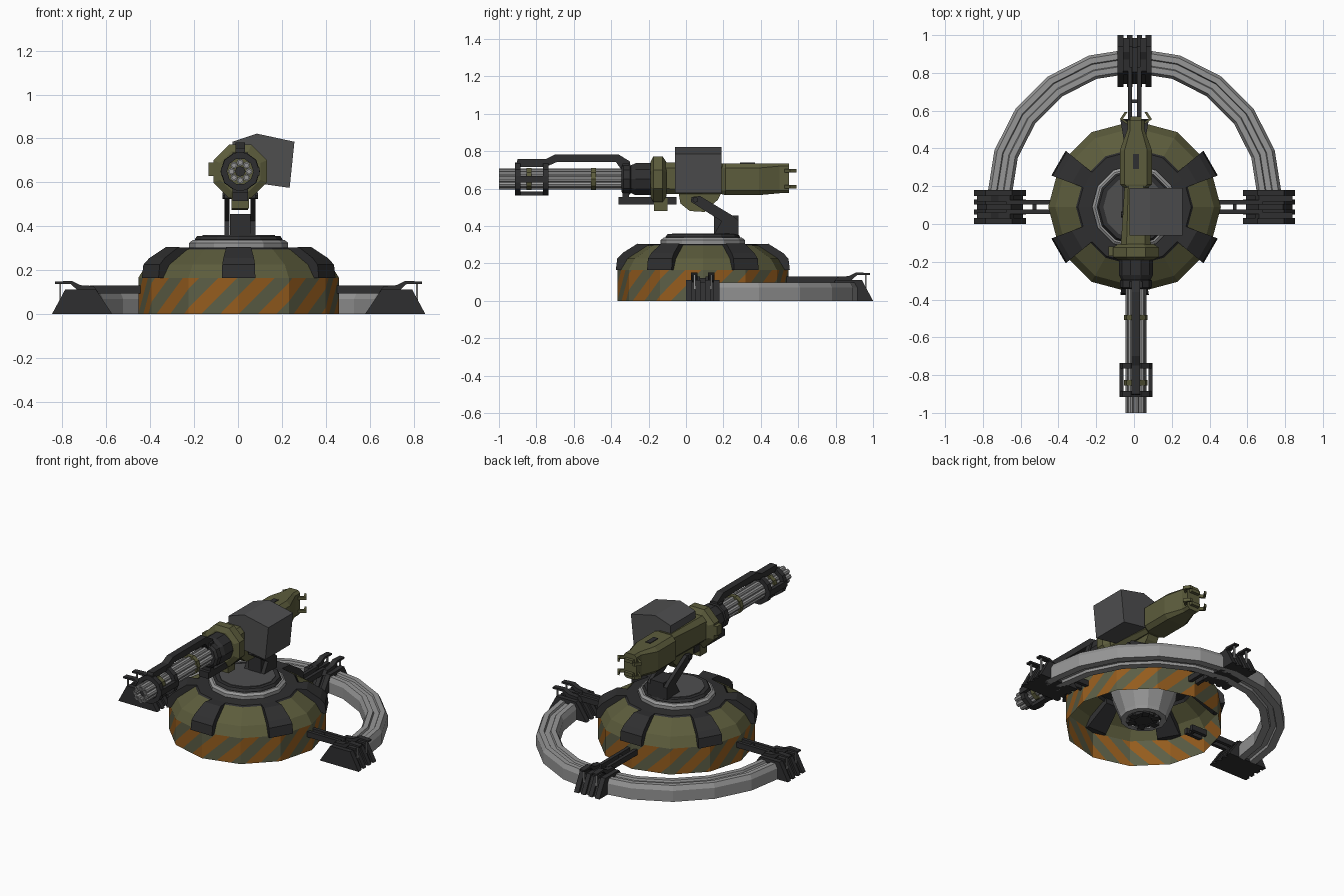
import bpy, bmesh, math
from mathutils import Matrix, Vector

if "Cube" in bpy.data.objects:
    bpy.data.objects.remove(bpy.data.objects["Cube"])

def mat(name, r, g, b):
    m = bpy.data.materials.new(name)
    lin = lambda c: (c / 255 / 12.92) if c < 11 else ((c / 255 + .055) / 1.055) ** 2.4
    m.diffuse_color = (lin(r), lin(g), lin(b), 1)
    m.use_nodes = True
    m.node_tree.nodes["Principled BSDF"].inputs["Base Color"].default_value = m.diffuse_color
    return m

OLIVE = mat("olive", 92, 92, 60)
STRIPE_BACK = mat("grey_olive", 92, 94, 70)
ORANGE = mat("orange", 148, 92, 30)
DARK = mat("dark_steel", 47, 47, 48)
GREY = mat("box_grey", 78, 78, 79)
SILVER = mat("silver", 150, 150, 150)
CX, CY = .003, .09           # base centre
GX, GZ = .01, .65            # gun axis

def finish(name, bm, mats, m=None):
    if m:
        bm.transform(m)
    bmesh.ops.recalc_face_normals(bm, faces=bm.faces)
    me = bpy.data.meshes.new(name)
    bm.to_mesh(me)
    bm.free()
    for x in mats:
        me.materials.append(x)
    o = bpy.data.objects.new(name, me)
    bpy.context.collection.objects.link(o)
    return o

def skin(name, rings, mt, m=None, caps=True, wrap=False):
    """Join a list of closed rings of points with quads."""
    bm = bmesh.new()
    vs = [[bm.verts.new(p) for p in r] for r in rings]
    n = len(vs[0])
    for i in range(len(vs) if wrap else len(vs) - 1):
        a, b = vs[i], vs[(i + 1) % len(vs)]
        for j in range(n):
            bm.faces.new((a[j], a[(j + 1) % n], b[(j + 1) % n], b[j]))
    if caps and not wrap:
        bm.faces.new(vs[0])
        bm.faces.new(vs[-1])
    return finish(name, bm, [mt], m)

def lathe(name, prof, n, mt, m, caps=True, wrap=False, phase=0):
    """Revolve (radius, height) points about local z."""
    rings = [[(r * math.cos(2 * math.pi * j / n + phase), r * math.sin(2 * math.pi * j / n + phase), z)
              for j in range(n)] for r, z in prof]
    return skin(name, rings, mt, m, caps, wrap)

def prism_xz(name, pts, w0, w1, mt, m=None):
    """Profile (x, z) extruded along y."""
    return skin(name, [[(a, w, b) for a, b in pts] for w in (w0, w1)], mt, m)

def prism_yz(name, pts, x0, x1, mt):
    """Profile (y, z) extruded along x."""
    return skin(name, [[(x, a, b) for a, b in pts] for x in (x0, x1)], mt)

def box(name, x0, x1, y0, y1, z0, z1, mt, m=None):
    return prism_xz(name, [(x0, z0), (x1, z0), (x1, z1), (x0, z1)], y0, y1, mt, m)

BASE = Matrix.Translation((CX, CY, 0))
GUN = Matrix.Translation((GX, 0, GZ)) @ Matrix.Rotation(-math.pi / 2, 4, 'X')   # local z -> y

# striped wall: cut flat, then wrapped round the 12 sides
R, N, H, PER = .457, 12, .165, .75
bm = bmesh.new()
bm.faces.new([bm.verts.new(p) for p in ((0, 0, 0), (N, 0, 0), (N, 0, H), (0, 0, H))])
def cut(co, no):
    bmesh.ops.bisect_plane(bm, geom=bm.verts[:] + bm.edges[:] + bm.faces[:], plane_co=co, plane_no=no)
for k in range(1, N):
    cut((k, 0, 0), (1, 0, 0))
SL = .72 / H
for k in range(-2, 33):
    cut((k * PER / 2, 0, 0), (1, 0, -SL))
for f in bm.faces:
    c = f.calc_center_median()
    f.material_index = math.floor((c.x - SL * c.z) / (PER / 2)) % 2
for v in bm.verts:
    k = min(int(v.co.x + 1e-5), N - 1)
    a, b = (Vector((R * math.cos(2 * math.pi * i / N), R * math.sin(2 * math.pi * i / N), 0)) for i in (k, k + 1))
    v.co = a.lerp(b, v.co.x - k) + Vector((0, 0, v.co.z))
bmesh.ops.remove_doubles(bm, verts=bm.verts, dist=1e-5)
finish("striped_wall", bm, [STRIPE_BACK, ORANGE], BASE)

# dome, collar and turntable
lathe("dome", [(.457, .165), (.42, .225), (.31, .295)], 12, OLIVE, BASE, caps=False)
lathe("dome_collar", [(.312, .285), (.3, .302), (.2, .305)], 12, DARK, BASE, caps=False)
lathe("turntable_ring", [(.225, .29), (.225, .325), (.21, .337), (.175, .337), (.175, .29)], 12, SILVER, BASE, wrap=True)
lathe("turntable_disc", [(.19, .3), (.2, .34), (.19, .356)], 12, DARK, BASE)
lathe("turntable_top", [(.165, .35), (.165, .36)], 12, GREY, BASE)
# hub seen from below
lathe("hub", [(.2, .28), (.19, .2), (.14, .07), (.135, .05), (.1, .05), (.1, .07)], 12, SILVER, BASE)
lathe("hub_plug", [(.098, .08), (.085, .045)], 8, DARK, BASE)
for i in range(6):
    a = math.radians(60 * i)
    box(f"hub_tooth_{i}", .05, .1, -.02, .02, .04, .07, DARK, BASE @ Matrix.Rotation(a, 4, 'Z'))

# six clamps on the dome
for i in range(6):
    m = BASE @ Matrix.Rotation(math.radians(30 + 60 * i), 4, 'Z')
    prof = [(.28, .27), (.28, .302), (.35, .305), (.43, .255), (.458, .225), (.465, .165), (.42, .165)]
    skin(f"clamp_{i}", [[(d, s * (.045 + .03 * (d - .28) / .18), z) for d, z in prof] for s in (-1, 1)], DARK, m)

# half-circle stabiliser ring
sec = [(.65, 0), (.65, .07), (.665, .098), (.695, .098), (.7, .085), (.73, .085), (.735, .098), (.765, .098),
       (.78, .07), (.78, 0), (.735, 0), (.73, .015), (.7, .015), (.695, 0)]
stations = [(0, .09)] + [(18 * i, .15) for i in range(11)] + [(180, .09)]
skin("stabiliser_ring", [[(CX + r * math.cos(math.radians(a)), y + r * math.sin(math.radians(a)), z) for r, z in sec]
                         for a, y in stations], SILVER)

# three feet with rails and claws
for name, ang, off in (("right", 0, 0), ("left", 180, 0), ("rear", 90, .06)):
    m = BASE @ Matrix.Rotation(math.radians(ang), 4, 'Z')
    p = m @ Matrix.Translation((off, 0, 0))
    pad = [(.575, 0), (.85, 0), (.79, .112), (.65, .112)]
    core = [(.59, 0), (.835, 0), (.785, .1), (.655, .1)]
    claw = [(.64, .1), (.66, .128), (.72, .132), (.76, .152), (.835, .148), (.835, .138), (.765, .138), (.73, .105)]
    prism_xz(f"{name}_foot_core", core, -.06, .06, DARK, p)
    for s in (-1, 1):
        t = "a" if s < 0 else "b"
        prism_xz(f"{name}_foot_outer_{t}", pad, s * .058, s * .09, DARK, p)
        prism_xz(f"{name}_foot_inner_{t}", pad, s * .012, s * .04, DARK, p)
        prism_xz(f"{name}_claw_{t}", claw, s * .028, s * .062, DARK, p)
        box(f"{name}_claw_rod_{t}", .808, .816, s * .04, s * .05, .06, .145, SILVER, p)
        box(f"{name}_rail_{t}", .34, .68 + off, s * .014, s * .036, .095, .13, DARK, m)
    for k, d in enumerate((.36, .52 + off / 2)):
        box(f"{name}_rail_tie_{k}", d, d + .02, -.03, .03, .1, .122, DARK, m)

# gun mount
arm = [(.025, .53), (.03, .555), (.075, .56), (.25, .455), (.28, .43), (.28, .355), (.15, .355), (.19, .425)]
prism_yz("mount_arm_left", arm, -.062, -.038, DARK)
prism_yz("mount_arm_right", arm, .056, .08, DARK)
box("mount_block", -.036, .056, .15, .28, .35, .455, DARK)
lathe("mount_pin", [(.015, -.08), (.015, .08)], 8, DARK,
      Matrix.Translation((GX, .05, .54)) @ Matrix.Rotation(math.pi / 2, 4, 'Y'))
prism_yz("trunnion", [(-.04, .58), (-.03, .52), (.02, .48), (.1, .475), (.17, .54), (.19, .58)], -.03, .045, OLIVE)

# receiver and rear housing, chamfered sections along y
def loft(name, secs, mt):
    rings = []
    for y, w, z0, z1, c in secs:
        rings.append([(GX + x, y, z) for x, z in (
            (-w, z0 + c), (-w + c, z0), (w - c, z0), (w, z0 + c), (w, z1 - c), (w - c, z1), (-w + c, z1), (-w, z1 - c))])
    return skin(name, rings, mt)
loft("receiver", [(-.12, .08, .57, .74, .03), (.2, .06, .57, .735, .02)], OLIVE)
loft("rear_housing", [(.19, .06, .57, .73, .02), (.21, .085, .565, .735, .025), (.39, .085, .565, .735, .025),
                      (.5, .045, .575, .735, .015), (.55, .045, .575, .735, .015)], OLIVE)
box("housing_slot", GX - .016, GX + .016, .29, .37, .73, .739, DARK)
# grips: two bent loops at the back
for k, z in enumerate((.61, .695)):
    for s in (-1, 1):
        pts = [(.035, .52), (.085, .555), (.06, .592), (.045, .592), (.068, .557), (.035, .535)]
        skin(f"grip_{k}_{'l' if s < 0 else 'r'}", [[(GX + s * x, y, z + h) for x, y in pts] for h in (-.01, .01)], OLIVE)
    box(f"grip_stub_{k}", GX - .03, GX + .03, .54, .57, z - .01, z + .01, OLIVE)

# ammunition box, tilted
prism_xz("ammo_box", [(-.025, .785), (.085, .822), (.257, .785), (.235, .575), (.06, .6), (-.025, .7)], -.06, .19, GREY)

# collars in front of the receiver
lathe("front_collar", [(.1, -.19), (.132, -.175), (.132, -.125), (.1, -.105)], 8, OLIVE, GUN, phase=math.pi / 8)
box("collar_lug_left", GX - .145, GX - .11, -.17, -.12, .63, .69, OLIVE)
box("collar_lug_low", GX - .04, GX + .04, -.17, -.1, .48, .55, OLIVE)
lathe("drive_drum", [(.075, -.3), (.09, -.27), (.09, -.18)], 10, DARK, GUN)
lathe("drive_flange", [(.07, -.345), (.085, -.335), (.085, -.3), (.07, -.29)], 10, DARK, GUN)
box("flange_block", GX - .035, GX + .035, -.34, -.305, .555, .735, DARK)
box("under_plate", GX - .035, GX + .035, -.36, -.05, .515, .556, DARK)

# rotary barrels
lathe("barrel_core", [(.024, -.97), (.024, -.25)], 8, DARK, GUN)
for i in range(8):
    a = math.pi / 4 * i
    m = GUN @ Matrix.Translation((.04 * math.cos(a), .04 * math.sin(a), 0))
    lathe(f"barrel_{i}", [(.016, -.25), (.016, -1), (.009, -1), (.009, -.97)], 8, SILVER, m)
for k, y in enumerate((-.84, -.495)):
    lathe(f"barrel_band_{k}", [(.062, y - .014), (.062, y + .014)], 10, OLIVE, GUN)

# muzzle cage
for k, y in enumerate((-.915, -.765)):
    lathe(f"cage_ring_{k}", [(.06, y), (.088, y), (.088, y + .03), (.06, y + .03)], 10, DARK, GUN, wrap=True)
for i in range(4):
    m = GUN @ Matrix.Rotation(math.pi / 2 * i, 4, 'Z')
    box(f"cage_bar_{i}", .066, .088, -.018, .018, -.915, -.735, DARK, m)

# carrying bar above the barrels
prism_yz("carry_bar", [(-.91, .72), (-.9, .757), (-.75, .757), (-.7, .782), (-.36, .782), (-.3, .745), (-.3, .7),
                       (-.345, .7), (-.375, .742), (-.69, .742), (-.74, .72)], GX - .022, GX + .022, DARK)
